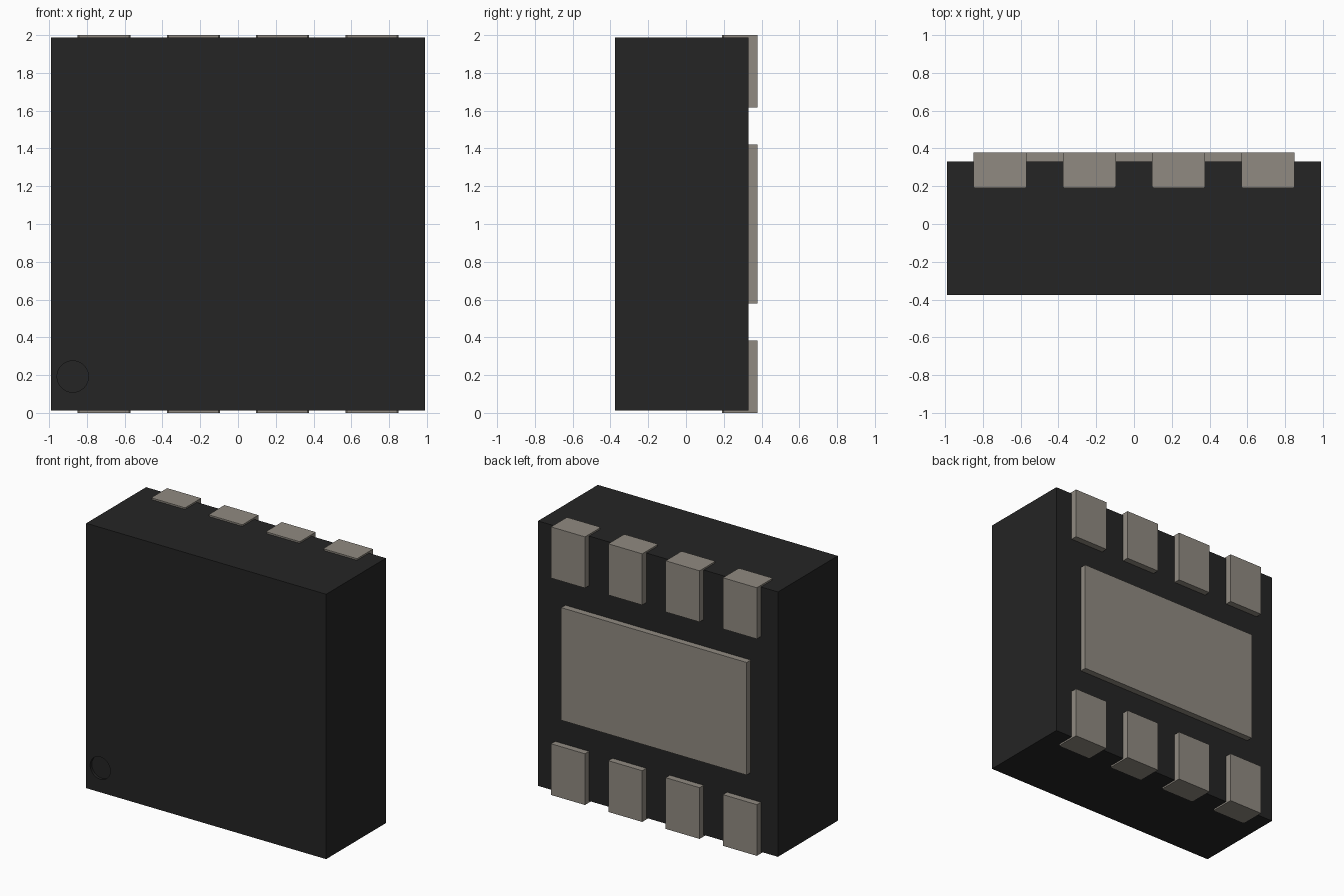
import bpy
import bmesh
from mathutils import Vector

cube = bpy.data.objects.get("Cube")
if cube:
    bpy.data.objects.remove(cube, do_unlink=True)


def material(name, color):
    mat = bpy.data.materials.new(name)
    mat.use_nodes = True
    mat.diffuse_color = color
    bsdf = mat.node_tree.nodes["Principled BSDF"]
    bsdf.inputs["Base Color"].default_value = color
    return mat


black = material("black_plastic", (0.018, 0.018, 0.018, 1))
metal = material("tinned_metal", (0.28, 0.255, 0.22, 1))


def box(name, low, high, mat):
    """Axis-aligned box between two corners."""
    low, high = Vector(low), Vector(high)
    bm = bmesh.new()
    bmesh.ops.create_cube(bm, size=1)
    for v in bm.verts:
        v.co = (low + high) / 2 + v.co * (high - low)
    mesh = bpy.data.meshes.new(name)
    bm.to_mesh(mesh)
    bm.free()
    mesh.materials.append(mat)
    obj = bpy.data.objects.new(name, mesh)
    bpy.context.collection.objects.link(obj)
    return obj


FRONT, BACK, PAD_BACK = -0.375, 0.33, 0.378

# Moulded package body
body = box("package_body", (-0.99, FRONT, 0.012), (0.99, BACK, 1.988), black)

# Shallow round orientation dimple in the lower front corner
bpy.ops.mesh.primitive_cylinder_add(
    vertices=48, radius=0.083, depth=0.04,
    location=(-0.875, FRONT, 0.192), rotation=(1.5708, 0, 0))
cutter = bpy.context.object
cutter.name = "dimple_cutter"
cutter.data.materials.append(black)
cutter.hide_render = True
dimple = body.modifiers.new("dimple", "BOOLEAN")
dimple.operation = "DIFFERENCE"
dimple.object = cutter
dimple.solver = "EXACT"
bpy.context.view_layer.objects.active = body
bpy.ops.object.modifier_apply(modifier="dimple")
bpy.data.objects.remove(cutter, do_unlink=True)

# Two rows of terminals wrapping the top and bottom edges
for row, z0, z1 in (("lower", 0, 0.382), ("upper", 1.618, 2)):
    for i in range(4):
        x = (i - 1.5) * 0.473
        pad = box(f"{row}_terminal_{i + 1}", (x - 0.14, 0.19, z0),
                  (x + 0.14, PAD_BACK, z1), metal)
        # Slightly eased corners at the buried front end
        bm = bmesh.new()
        bm.from_mesh(pad.data)
        corners = [e for e in bm.edges
                   if all(v.co.y < BACK for v in e.verts)
                   and abs(e.verts[0].co.x - e.verts[1].co.x) < 0.01]
        bmesh.ops.bevel(bm, geom=corners, offset=0.008, segments=1,
                        affect="EDGES")
        bm.to_mesh(pad.data)
        bm.free()

# Large central heat pad on the back
box("thermal_pad", (-0.765, 0.28, 0.58), (0.765, PAD_BACK, 1.42), metal)
